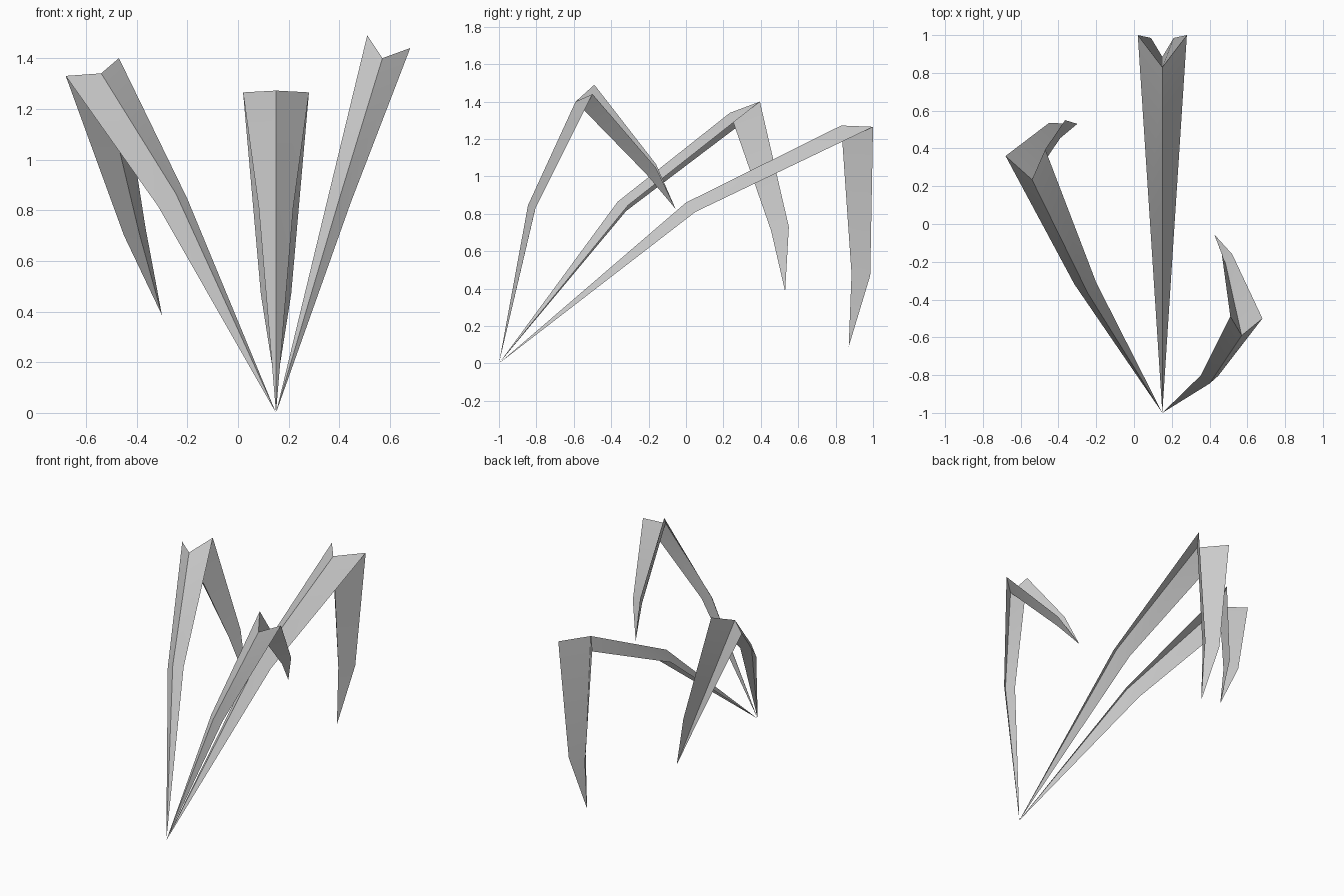
import bpy, bmesh, math

if "Cube" in bpy.data.objects:
    bpy.data.objects.remove(bpy.data.objects["Cube"])

BASE = (0.15, -1.0, 0.0)


def make_leaf(name, rows, tip):
    """Folded leaf blade: shared base point, rows of (left edge, midrib, right edge), tip point."""
    bm = bmesh.new()
    base = bm.verts.new(BASE)
    rings = [[bm.verts.new(p) for p in row] for row in rows]
    end = bm.verts.new(tip)
    for i in range(2):
        bm.faces.new((base, rings[0][i + 1], rings[0][i])).normal_flip()
        for a, b in zip(rings, rings[1:]):
            bm.faces.new((a[i], a[i + 1], b[i + 1], b[i]))
        bm.faces.new((rings[-1][i], rings[-1][i + 1], end))
    bmesh.ops.recalc_face_normals(bm, faces=bm.faces)
    bm.normal_update()
    # top side of the rising part faces up
    if sum(f.normal.z for f in base.link_faces) < 0:
        bmesh.ops.reverse_faces(bm, faces=bm.faces)
    me = bpy.data.meshes.new(name)
    bm.to_mesh(me)
    bm.free()
    ob = bpy.data.objects.new(name, me)
    bpy.context.collection.objects.link(ob)
    bpy.ops.object.select_all(action='DESELECT')
    ob.select_set(True)
    bpy.context.view_layer.objects.active = ob
    bpy.ops.object.shade_smooth_by_angle(angle=math.radians(60))


# Each leaf: rising middle, bend, drooping middle, tip
make_leaf("middle_leaf", [
    [(0.082, 0.05, 0.81), (0.15, 0.0, 0.86), (0.218, 0.05, 0.81)],
    [(0.02, 1.0, 1.265), (0.15, 0.83, 1.272), (0.28, 1.0, 1.265)],
    [(0.09, 0.985, 0.47), (0.15, 0.885, 0.48), (0.21, 0.985, 0.47)],
], (0.15, 0.87, 0.09))

make_leaf("left_leaf", [
    [(-0.315, -0.32, 0.815), (-0.245, -0.365, 0.865), (-0.20, -0.31, 0.845)],
    [(-0.68, 0.36, 1.33), (-0.54, 0.235, 1.34), (-0.47, 0.395, 1.40)],
    [(-0.45, 0.535, 0.70), (-0.39, 0.455, 0.71), (-0.365, 0.55, 0.73)],
], (-0.30, 0.53, 0.385))

make_leaf("right_leaf", [
    [(0.355, -0.80, 0.85), (0.40, -0.845, 0.845), (0.445, -0.805, 0.83)],
    [(0.51, -0.49, 1.49), (0.57, -0.59, 1.40), (0.68, -0.50, 1.44)],
    [(0.465, -0.16, 1.065), (0.485, -0.21, 1.01), (0.52, -0.16, 1.045)],
], (0.425, -0.055, 0.825))
